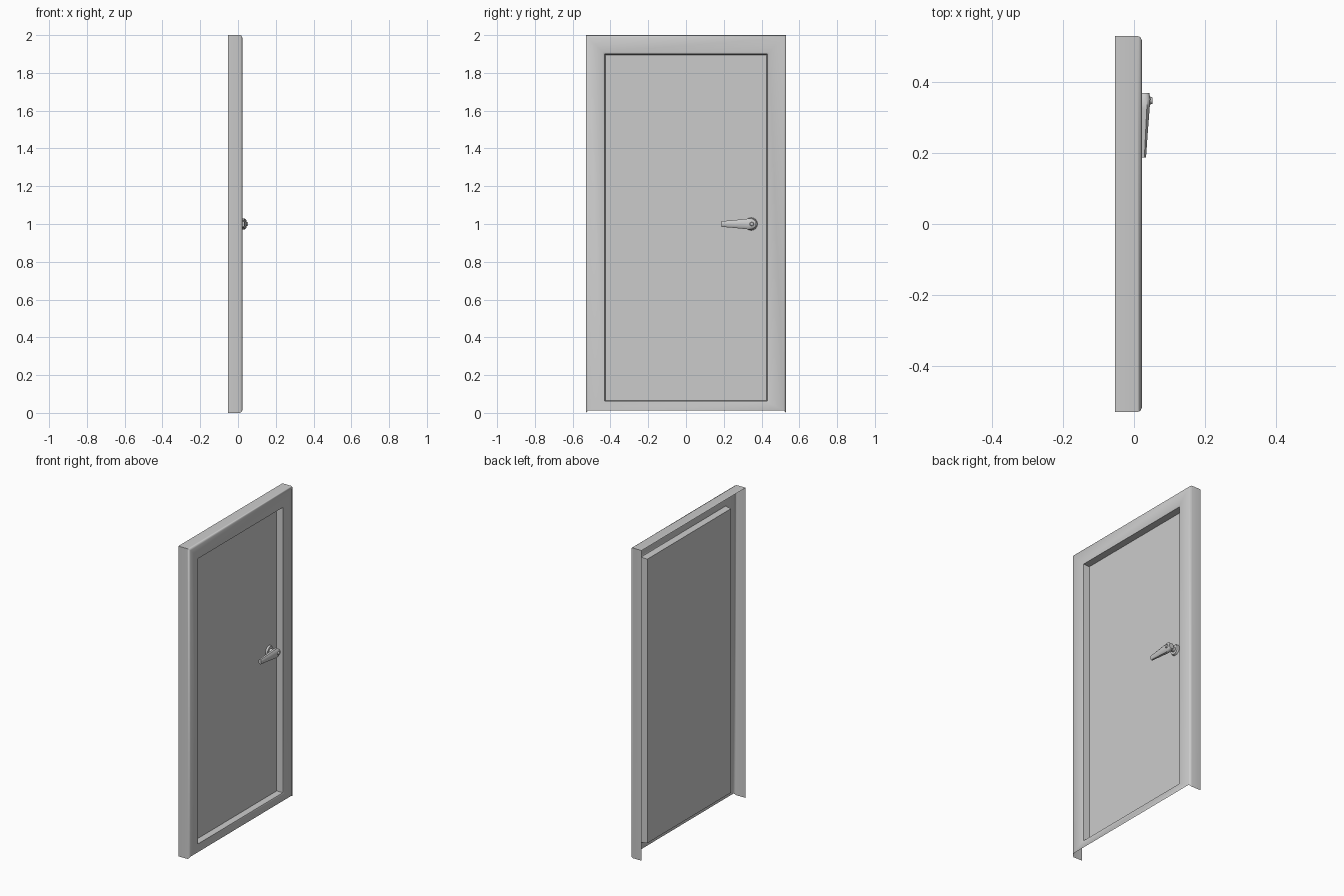
import bpy, bmesh, math
from mathutils import Matrix

if "Cube" in bpy.data.objects:
    bpy.data.objects.remove(bpy.data.objects["Cube"])


def finish(name, bm, angle=50):
    mesh = bpy.data.meshes.new(name)
    bm.to_mesh(mesh)
    bm.free()
    ob = bpy.data.objects.new(name, mesh)
    bpy.context.collection.objects.link(ob)
    bpy.ops.object.select_all(action='DESELECT')
    ob.select_set(True)
    bpy.context.view_layer.objects.active = ob
    bpy.ops.object.shade_smooth_by_angle(angle=math.radians(angle))
    return ob


def rect(bm, x, hy, bottom, top):
    return [bm.verts.new((x, y, z)) for y, z in
            ((-hy, bottom), (hy, bottom), (hy, top), (-hy, top))]


def disc(name, y, z, x0, x1, r0, r1, sides):
    # round part with its axis along x
    bm = bmesh.new()
    m = Matrix.Translation(((x0 + x1) / 2, y, z)) @ Matrix.Rotation(math.pi / 2, 4, 'Y')
    bmesh.ops.create_cone(bm, cap_ends=True, segments=sides, radius1=r0,
                          radius2=r1, depth=x1 - x0, matrix=m)
    return finish(name, bm)


# Frame: open-backed shell swept round the opening (x, inset, bottom height)
profile = [(-0.054, 0.0, 0.0), (0.010, 0.0, 0.0), (0.018, 0.003, 0.004),
           (0.023, 0.013, 0.013), (0.023, 0.090, 0.054),
           (0.018, 0.099, 0.062), (-0.022, 0.104, 0.065)]
bm = bmesh.new()
loops = [rect(bm, x, 0.53 - t, b, 2 - t) for x, t, b in profile]
for k, (a, b) in enumerate(zip(loops, loops[1:])):
    for i in range(4):
        if i == 0 and k < 3:      # no outer wall along the floor
            continue
        j = (i + 1) % 4
        bm.faces.new((a[i], a[j], b[j], b[i]))
finish("door_frame", bm)

# Door leaf: single recessed sheet
bm = bmesh.new()
bm.faces.new(rect(bm, -0.022, 0.426, 0.065, 1.896))
finish("door_leaf", bm)

# Handle rose and shank
disc("handle_rose", 0.345, 1.0, -0.022, -0.010, 0.034, 0.030, 16)
disc("handle_shank", 0.345, 1.0, -0.012, 0.020, 0.016, 0.016, 12)

# Lever: tapered octagonal loft (y, back x, front x, half height)
sections = [(0.188, 0.015, 0.034, 0.015), (0.26, 0.014, 0.039, 0.021),
            (0.325, 0.012, 0.044, 0.028), (0.352, 0.012, 0.046, 0.028),
            (0.370, 0.014, 0.043, 0.016)]
bm = bmesh.new()
rings = []
for y, x0, x1, h in sections:
    rings.append([bm.verts.new(((x0 + x1) / 2 + u * (x1 - x0) / 2, y, 1.0 + v * h))
                  for u, v in ((-1, -.6), (-.5, -1), (.5, -1), (1, -.6),
                               (1, .6), (.5, 1), (-.5, 1), (-1, .6))])
for a, b in zip(rings, rings[1:]):
    for i in range(8):
        j = (i + 1) % 8
        bm.faces.new((a[i], a[j], b[j], b[i]))
bm.faces.new(rings[0])
bm.faces.new(rings[-1])
bmesh.ops.recalc_face_normals(bm, faces=bm.faces)
finish("handle_lever", bm)

# Lock button on the lever hub
disc("lock_button", 0.348, 1.0, 0.043, 0.052, 0.012, 0.009, 8)
